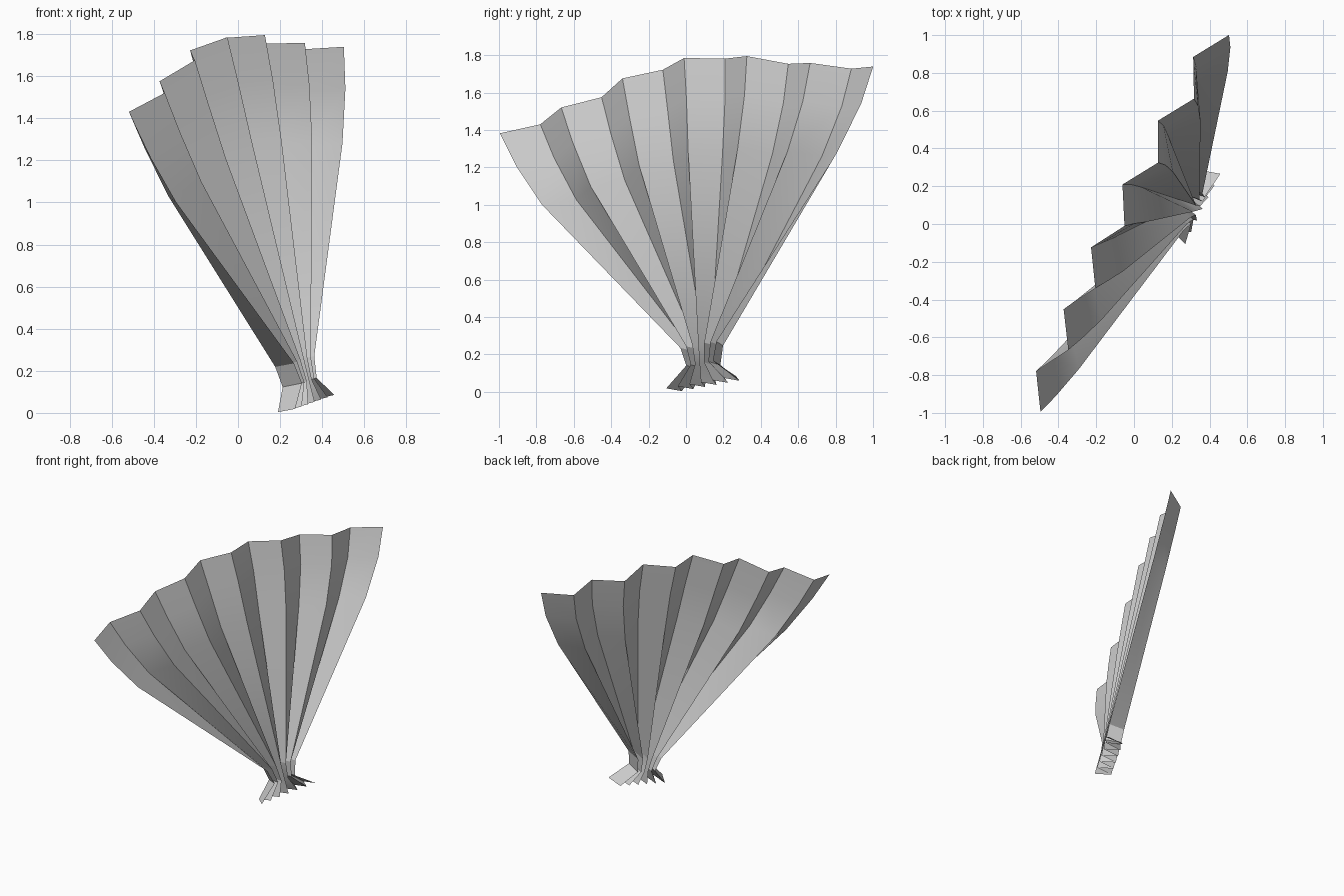
import bpy, bmesh
from mathutils import Vector

if "Cube" in bpy.data.objects:
    bpy.data.objects.remove(bpy.data.objects["Cube"])

# Fan plane: origin at the grip, spread axis, length axis, pleat depth axis
origin = Vector((0.37, 0.09, 0.05))
length_axis = Vector((-0.235, -0.056, 0.97)).normalized()
depth_axis = Vector((0.864, -0.466, 0.19)).normalized()
spread_axis = depth_axis.cross(length_axis).normalized() * -1
depth_axis = length_axis.cross(spread_axis).normalized()
if depth_axis.x < 0:
    depth_axis.negate()
DEPTH = 0.112
FOLDS = 13

# Rows from flared tail to top edge: half width, sideways shift, height, arch share
rows = [
    (0.210, -0.011, 0.004, 0.00),
    (0.080, -0.013, 0.109, 0.00),
    (0.109, -0.014, 0.211, 0.03),
    (0.893, -0.008, 1.125, 0.65),
    (1.045, 0.000, 1.366, 0.87),
    (1.130, 0.000, 1.557, 1.00),
]
# Arch of the top edge, from the centre fold outwards
arch = [0.231, 0.218, 0.180, 0.128, 0.081, 0.040, 0.0]

# Pleated sheet: odd folds sit on the back plane
bm = bmesh.new()
grid = []
for half, shift, height, share in rows:
    line = []
    for i in range(FOLDS):
        k = i - 6
        p = (origin + spread_axis * (half * k / 6 + shift)
             + length_axis * (height + share * arch[abs(k)])
             - depth_axis * (DEPTH * (i % 2)))
        line.append(bm.verts.new(p))
    grid.append(line)
for a, b in zip(grid, grid[1:]):
    for i in range(FOLDS - 1):
        bm.faces.new((a[i], a[i + 1], b[i + 1], b[i]))

mesh = bpy.data.meshes.new("pleated_fan")
bm.to_mesh(mesh)
bm.free()
fan = bpy.data.objects.new("pleated_fan", mesh)
bpy.context.collection.objects.link(fan)

# Soft panels with sharp folds
bpy.context.view_layer.objects.active = fan
fan.select_set(True)
bpy.ops.object.shade_smooth_by_angle(angle=0.52)
